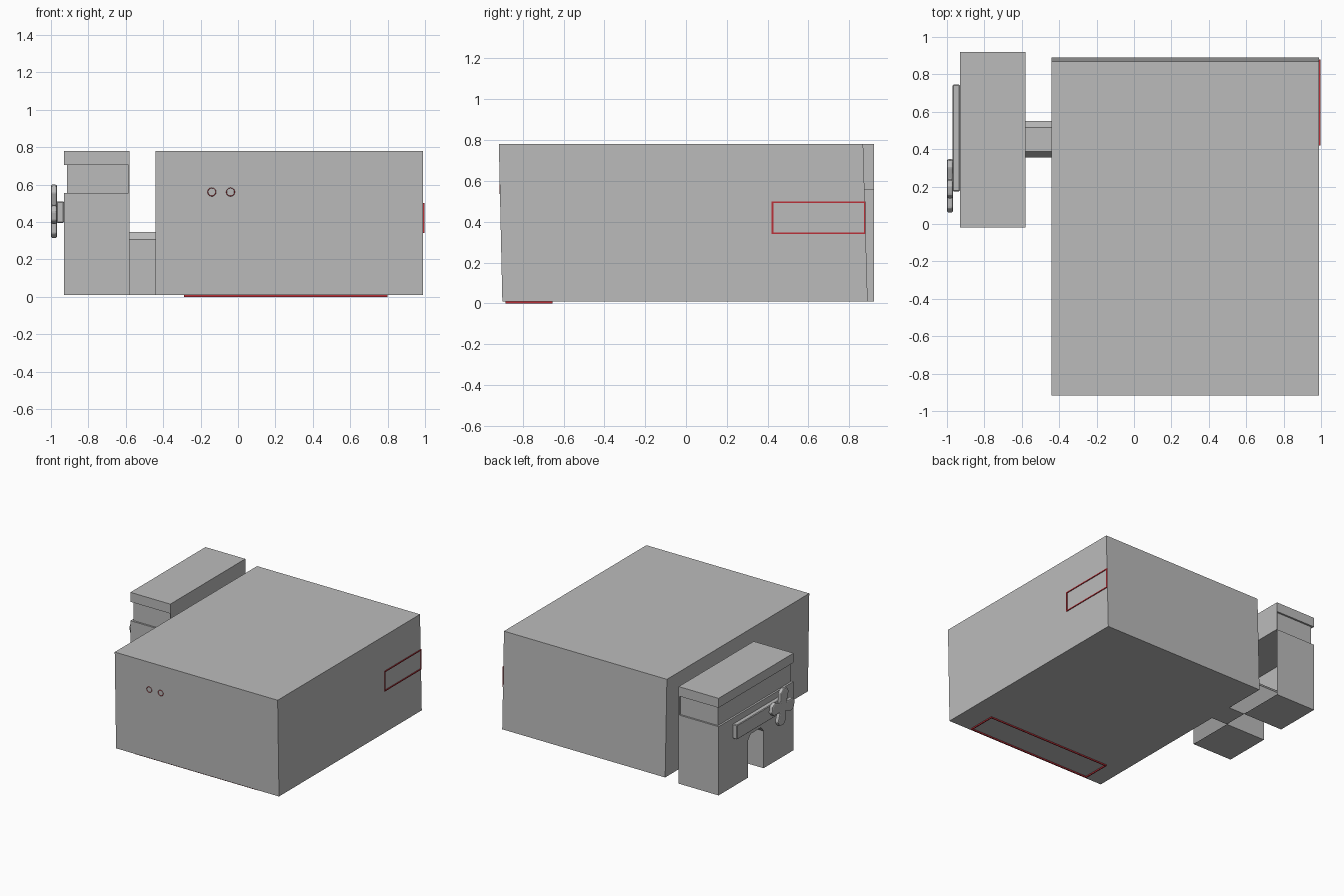
import bpy, bmesh
from math import sin, cos, pi, radians

old = bpy.data.objects.get("Cube")
if old:
    bpy.data.objects.remove(old, do_unlink=True)


def material(name, rgb):
    m = bpy.data.materials.new(name)
    m.use_nodes = True
    m.diffuse_color = (*rgb, 1)
    m.node_tree.nodes["Principled BSDF"].inputs["Base Color"].default_value = (*rgb, 1)
    return m


GREY = material("plain grey", (0.5, 0.5, 0.5))
RED = material("marking red", (0.5, 0.03, 0.04))


def prism(name, profile, x0, x1, mat=GREY, open_end=False):
    """Extrude a (y, z) profile along x; open_end leaves the x1 end uncovered."""
    bm = bmesh.new()
    a = [bm.verts.new((x0, y, z)) for y, z in profile]
    b = [bm.verts.new((x1, y, z)) for y, z in profile]
    n = len(profile)
    for i in range(n):
        j = (i + 1) % n
        bm.faces.new((a[i], a[j], b[j], b[i]))
    bm.faces.new(a[::-1])
    if not open_end:
        bm.faces.new(b)
    bmesh.ops.recalc_face_normals(bm, faces=bm.faces)
    me = bpy.data.meshes.new(name)
    bm.to_mesh(me)
    bm.free()
    me.materials.append(mat)
    ob = bpy.data.objects.new(name, me)
    bpy.context.collection.objects.link(ob)
    return ob


def box(name, x0, x1, y0, y1, z0, z1, mat=GREY):
    return prism(name, [(y0, z0), (y1, z0), (y1, z1), (y0, z1)], x0, x1, mat)


# Large main block, its front and back leaning slightly forward
prism("main_block", [(-0.9, 0.01), (0.89, 0.01), (0.868, 0.78), (-0.917, 0.78)], -0.44, 0.99)

# Side tower: hollow base with an arched passage, open toward the block
arch = [(0.355, 0.01), (0.355, 0.305), (0.387, 0.345),
        (0.517, 0.345), (0.55, 0.305), (0.55, 0.01)]
outline = [(-0.02, 0.01)] + arch + [(0.92, 0.01), (0.92, 0.555), (-0.02, 0.555)]
prism("tower_base", outline, -0.93, -0.58, open_end=True)
box("tower_neck", -0.915, -0.585, -0.006, 0.906, 0.555, 0.705)
box("tower_neck_back", -0.585, -0.58, -0.02, 0.92, 0.555, 0.705)
box("tower_cap", -0.93, -0.58, -0.02, 0.92, 0.705, 0.78)

# Link between tower and block
prism("arched_link", arch, -0.58, -0.44)

# Plate and cross-shaped handle on the tower's outer side
plate = box("handle_plate", -0.97, -0.93, 0.175, 0.745, 0.395, 0.51)
plate.modifiers.new("soft_edges", "BEVEL").width = 0.005

w, r, tilt = 0.038, 0.142, radians(10)
arm = [(w, w), (r - 0.03, w + 0.012), (r, w - 0.012), (r, 0.012 - w), (r - 0.03, -w - 0.012)]
cross = []
for k in range(4):
    t = tilt - k * pi / 2
    cross += [(0.204 + u * cos(t) - v * sin(t), 0.457 + u * sin(t) + v * cos(t)) for u, v in arm]
handle = prism("cross_handle", cross, -1.0, -0.968)
bev = handle.modifiers.new("soft_edges", "BEVEL")
bev.width, bev.segments = 0.009, 2

# Thin red outline on the block's left side
t = 0.008
for name, y0, y1, z0, z1 in (("top", 0.42, 0.88, 0.5 - t, 0.5), ("bottom", 0.42, 0.88, 0.34, 0.34 + t),
                             ("front", 0.42, 0.42 + t, 0.34, 0.5), ("back", 0.88 - t, 0.88, 0.34, 0.5)):
    box("side_outline_" + name, 0.988, 0.996, y0, y1, z0, z1, RED)

# Thin red outline under the block
for name, x0, x1, y0, y1 in (("front", -0.29, 0.8, -0.885, -0.885 + t), ("back", -0.29, 0.8, -0.655 - t, -0.655),
                             ("right", -0.29, -0.29 + t, -0.885, -0.655), ("left", 0.8 - t, 0.8, -0.885, -0.655)):
    box("under_outline_" + name, x0, x1, y0, y1, 0.0, 0.012, RED)

# Two tiny red rings on the front
for i, x in enumerate((-0.14, -0.04)):
    bpy.ops.mesh.primitive_torus_add(major_radius=0.022, minor_radius=0.002, major_segments=12,
                                     minor_segments=4, location=(x, -0.912, 0.56),
                                     rotation=(pi / 2, 0, 0))
    ring = bpy.context.object
    ring.name = f"front_ring_{i + 1}"
    ring.data.materials.append(RED)
